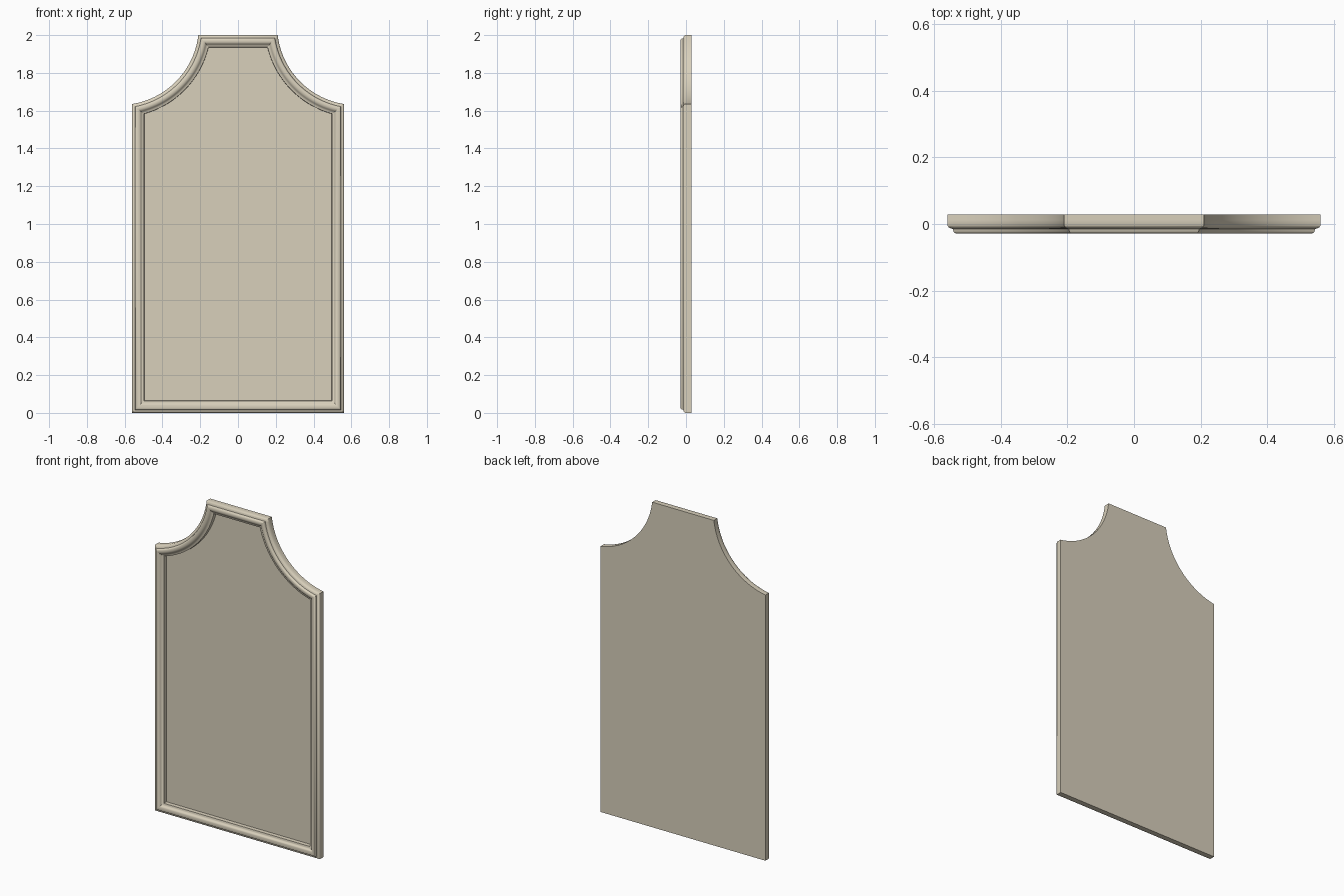
import bpy, bmesh, math
from mathutils import Vector

cube = bpy.data.objects.get("Cube")
if cube:
    bpy.data.objects.remove(cube, do_unlink=True)

beige = bpy.data.materials.new("warm beige")
beige.use_nodes = True
COLOR = (0.69, 0.63, 0.5, 1)
beige.diffuse_color = COLOR
beige.node_tree.nodes["Principled BSDF"].inputs["Base Color"].default_value = COLOR

HALF_WIDTH, SHOULDER, TOP_HALF, HEIGHT = 0.561, 1.635, 0.21, 2.0
ARC_SEGMENTS = 28


def outline():
    """Counter-clockwise outline with scooped shoulders, in the x-z plane."""
    start, end = Vector((HALF_WIDTH, SHOULDER)), Vector((TOP_HALF, HEIGHT))
    chord = end - start
    sweep = math.radians(74)
    radius = chord.length / 2 / math.sin(sweep / 2)
    outward = Vector((chord.y, -chord.x)).normalized()
    centre = (start + end) / 2 + outward * radius * math.cos(sweep / 2)
    first = math.atan2(start.y - centre.y, start.x - centre.x)
    right = [Vector((HALF_WIDTH, 0))]
    for i in range(ARC_SEGMENTS + 1):
        a = first - sweep * i / ARC_SEGMENTS
        right.append(centre + radius * Vector((math.cos(a), math.sin(a))))
    return right + [Vector((-p.x, p.y)) for p in reversed(right)]


def inset(points, distance):
    """Mitred inward offset of a counter-clockwise outline."""
    result = []
    for i, p in enumerate(points):
        before = (p - points[i - 1]).normalized()
        after = (points[(i + 1) % len(points)] - p).normalized()
        n1, n2 = Vector((-before.y, before.x)), Vector((-after.y, after.x))
        result.append(p + (n1 + n2) * distance / (1 + n1.dot(n2)))
    return result


def sweep_profile(name, profile, capped):
    """Skin a list of (inset, y) steps around the outline."""
    bm = bmesh.new()
    base = outline()
    rings = [[bm.verts.new((p.x, y, p.y)) for p in inset(base, d)]
             for d, y in profile]
    for a, b in zip(rings, rings[1:]):
        for i in range(len(a)):
            j = (i + 1) % len(a)
            bm.faces.new((a[i], a[j], b[j], b[i]))
    if capped:
        bm.faces.new(list(reversed(rings[0])))
        bm.faces.new(rings[-1])
    mesh = bpy.data.meshes.new(name)
    bm.to_mesh(mesh)
    bm.free()
    mesh.materials.append(beige)
    obj = bpy.data.objects.new(name, mesh)
    bpy.context.collection.objects.link(obj)
    bpy.ops.object.select_all(action="DESELECT")
    obj.select_set(True)
    bpy.context.view_layer.objects.active = obj
    bpy.ops.object.shade_smooth_by_angle(angle=math.radians(40))
    return obj


BACK, FLOOR, FRONT = 0.029, 0.012, -0.028

# Flat slab forming the back and the recessed field
sweep_profile("back_panel", [(0, BACK), (0, FLOOR)], True)

# Moulding: stepped outer edge, rounded ridge, cove and a steep inner wall
sweep_profile("frame_moulding", [
    (0, FLOOR), (0, -0.004), (0.004, -0.01), (0.009, -0.013), (0.016, -0.015),
    (0.018, -0.022), (0.02, -0.026), (0.024, FRONT),
    (0.034, FRONT), (0.041, -0.026), (0.046, -0.022),
    (0.05, -0.017), (0.055, -0.014), (0.064, -0.012), (0.065, FLOOR),
], False)
